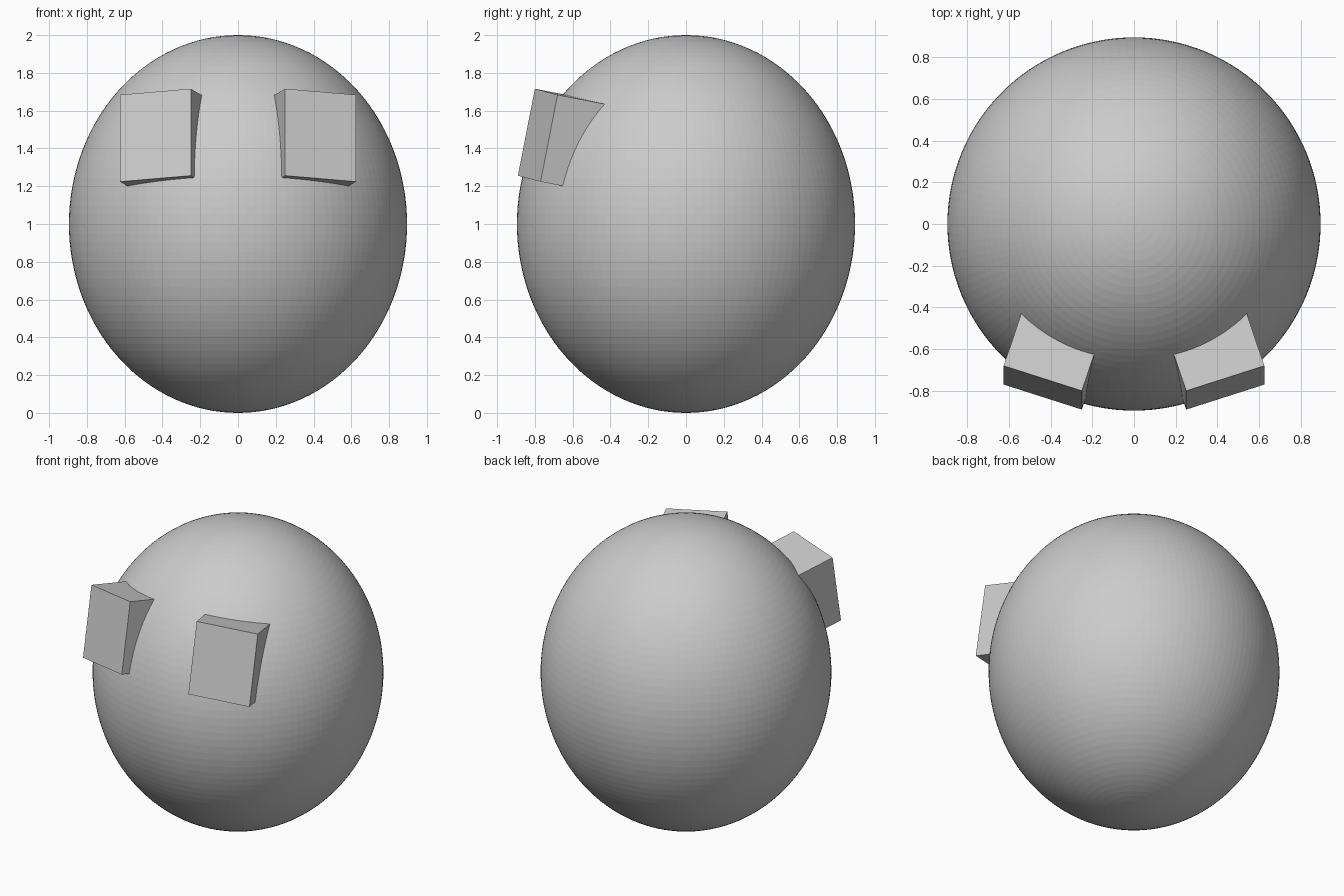
import bpy
from mathutils import Matrix, Vector

if "Cube" in bpy.data.objects:
    bpy.data.objects.remove(bpy.data.objects["Cube"])

# Egg-shaped body
bpy.ops.mesh.primitive_uv_sphere_add(segments=128, ring_count=64, radius=1, location=(0, 0, 1))
body = bpy.context.object
body.name = "body"
body.scale = (0.895, 0.895, 1.0)
bpy.ops.object.transform_apply(location=False, rotation=False, scale=True)

# Square eye blocks, tilted to follow the body surface
FACE_CENTRE = Vector((0.4375, -0.785, 1.47))
ACROSS = Vector((0.375, 0.12, -0.032))
UP = Vector((0, 0.09, 0.46))
DEPTH = 0.40


def eye_block(name, side):
    across = Vector((ACROSS.x, ACROSS.y * side, ACROSS.z * side))
    inward = -across.cross(UP).normalized()
    centre = Vector((FACE_CENTRE.x * side, FACE_CENTRE.y, FACE_CENTRE.z)) + inward * DEPTH / 2
    axes = Matrix((across.normalized(), inward, UP.normalized())).transposed()
    bpy.ops.mesh.primitive_cube_add(size=1)
    block = bpy.context.object
    block.name = name
    size = Matrix.Diagonal((across.length, DEPTH, UP.length, 1))
    block.data.transform(axes.to_4x4() @ size)
    block.location = centre


for name, side in (("eye_right", 1), ("eye_left", -1)):
    eye_block(name, side)
